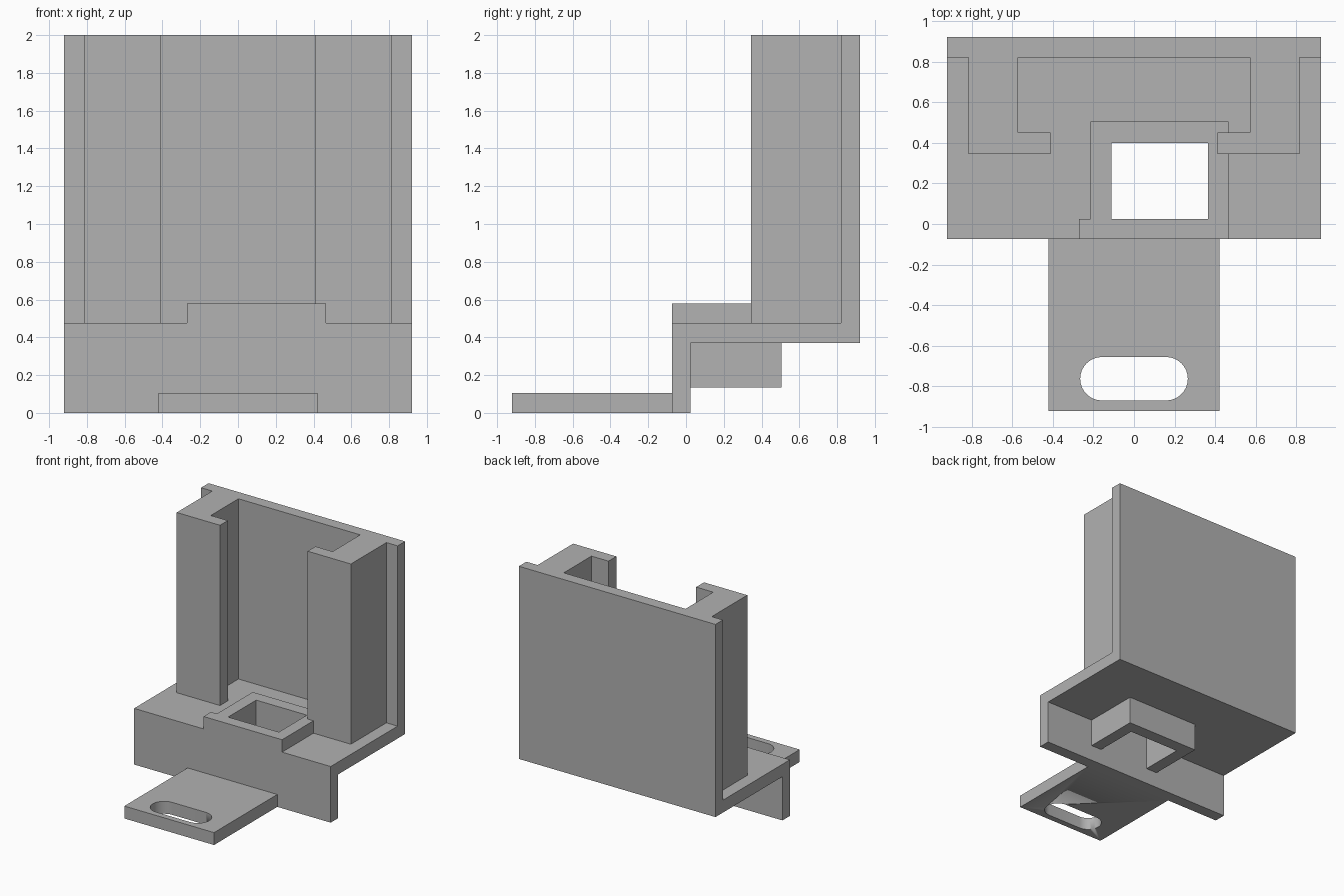
import bpy, bmesh
from math import sin, cos, pi
from mathutils import Vector

cube = bpy.data.objects.get("Cube")
if cube:
    bpy.data.objects.remove(cube, do_unlink=True)

GREY = (0.445, 0.445, 0.445, 1)
mat = bpy.data.materials.new("plain grey")
mat.use_nodes = True
mat.diffuse_color = GREY
mat.node_tree.nodes["Principled BSDF"].inputs["Base Color"].default_value = GREY


def prism(name, outline, low, high, axis="z"):
    """Extrude an outline: (x, y) along z, or (y, z) along x."""
    bm = bmesh.new()
    place = (lambda a, b: (a, b, low)) if axis == "z" else (lambda a, b: (low, a, b))
    face = bm.faces.new([bm.verts.new(place(a, b)) for a, b in outline])
    new = bmesh.ops.extrude_face_region(bm, geom=[face])["geom"]
    step = Vector((0, 0, high - low)) if axis == "z" else Vector((high - low, 0, 0))
    bmesh.ops.translate(bm, vec=step, verts=[g for g in new if isinstance(g, bmesh.types.BMVert)])
    bmesh.ops.recalc_face_normals(bm, faces=bm.faces)
    mesh = bpy.data.meshes.new(name)
    bm.to_mesh(mesh)
    bm.free()
    mesh.materials.append(mat)
    obj = bpy.data.objects.new(name, mesh)
    bpy.context.collection.objects.link(obj)
    return obj


def rect(x0, x1, y0, y1):
    return [(x0, y0), (x1, y0), (x1, y1), (x0, y1)]


def cut(obj, cutter):
    cutter.hide_render = True
    cutter.hide_set(True)
    cutter.display_type = "WIRE"
    mod = obj.modifiers.new("opening", "BOOLEAN")
    mod.operation = "DIFFERENCE"
    mod.solver = "EXACT"
    mod.object = cutter


EDGE, FRONT, INNER = 0.92, -0.075, 0.025
FLOOR, SHELF = 0.37, 0.475

# Stepped bracket: front skirt, shelf and back plate in one side profile
bracket = prism("bracket", [(FRONT, 0), (INNER, 0), (INNER, FLOOR), (EDGE, FLOOR),
                            (EDGE, 2), (0.82, 2), (0.82, SHELF), (FRONT, SHELF)],
                -EDGE, EDGE, "x")

# Hooked guide rails, mirrored left and right
for side, s in (("left", 1), ("right", -1)):
    hook = [(0.41, 0.345), (0.815, 0.345), (0.815, 0.82),
            (0.57, 0.82), (0.57, 0.45), (0.41, 0.45)]
    prism(side + "_guide_rail", [(s * x, y) for x, y in hook], SHELF, 2)

# Socket: raised collar with a small step, and sleeve under the shelf
L, R, BACK = -0.215, 0.465, 0.505
HL, HR, HB = -0.11, 0.365, 0.4
collar = prism("socket_collar", [(-0.27, FRONT), (R, FRONT), (R, BACK), (L, BACK),
                                 (L, INNER), (-0.27, INNER)], SHELF, 0.58)
prism("socket_sleeve", [(L, INNER), (HL, INNER), (HL, HB), (HR, HB),
                        (HR, INNER), (R, INNER), (R, BACK), (L, BACK)], 0.135, FLOOR)
opening = prism("socket_opening_cutter", rect(HL, HR, INNER, HB), 0.2, 0.8)
cut(bracket, opening)
cut(collar, opening)

# Mounting tongue with a rounded slot
tongue = prism("mounting_tongue", rect(-0.42, 0.42, -EDGE, FRONT), 0, 0.105)
RADIUS, REACH, N = 0.107, 0.158, 16
slot = [(s * (REACH + RADIUS * sin(pi * i / N)), -0.762 - s * RADIUS * cos(pi * i / N))
        for s in (1, -1) for i in range(N + 1)]
cut(tongue, prism("slot_cutter", slot, -0.1, 0.3))

# Smooth slot ends, crisp edges elsewhere
for obj in (tongue, bpy.data.objects["slot_cutter"]):
    bpy.ops.object.select_all(action="DESELECT")
    obj.hide_set(False)
    obj.select_set(True)
    bpy.context.view_layer.objects.active = obj
    bpy.ops.object.shade_smooth_by_angle()
bpy.data.objects["slot_cutter"].hide_set(True)
